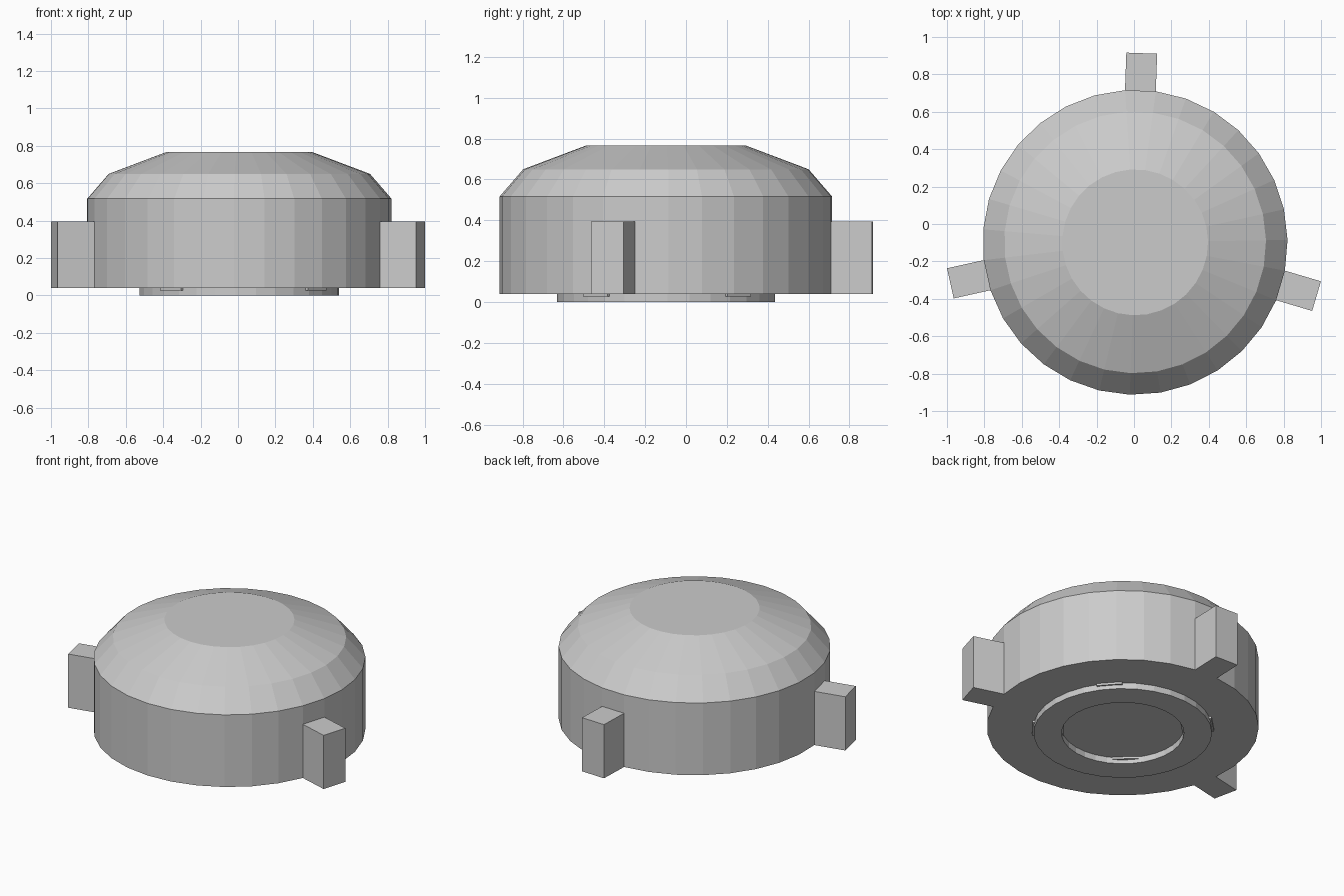
import bpy, bmesh
from math import cos, sin, radians, tau
from mathutils import Vector, Matrix

if "Cube" in bpy.data.objects:
    bpy.data.objects.remove(bpy.data.objects["Cube"])

CX, CY = 0.006, -0.098      # axis of the round body
N = 31                      # facets around
STEP = tau / N
FACE0 = radians(88)         # direction of the facet carrying the rear lug


def finish(name, bm):
    bmesh.ops.recalc_face_normals(bm, faces=bm.faces)
    me = bpy.data.meshes.new(name)
    bm.to_mesh(me)
    bm.free()
    ob = bpy.data.objects.new(name, me)
    ob.location = (CX, CY, 0)
    bpy.context.collection.objects.link(ob)
    return ob


def revolve(bm, profile, closed=False):
    """Spin (radius, z) points; returns one list of facets per profile band."""
    rings = []
    for r, z in profile:
        rings.append([bm.verts.new((r * cos(FACE0 + (i - .5) * STEP),
                                    r * sin(FACE0 + (i - .5) * STEP), z))
                      for i in range(N)])
    pairs = list(zip(rings, rings[1:]))
    if closed:
        pairs.append((rings[-1], rings[0]))
    else:
        bm.faces.new(rings[0])
        bm.faces.new(rings[-1])
    return [[bm.faces.new((a[i], a[(i + 1) % N], b[(i + 1) % N], b[i]))
             for i in range(N)] for a, b in pairs]


# Domed cap with three lugs pulled out of its side facets
bm = bmesh.new()
bands = revolve(bm, [(.815, .04), (.815, .395), (.815, .517), (.70, .65), (.39, .767)])
for k in (0, 9, -9):
    face = bands[0][k]
    a = FACE0 + k * STEP
    out = bmesh.ops.extrude_discrete_faces(bm, faces=[face])['faces']
    bmesh.ops.translate(bm, verts=out[0].verts, vec=Vector((cos(a), sin(a), 0)) * .201)
finish("domed_cap", bm)

# Raised foot ring underneath
bm = bmesh.new()
revolve(bm, [(.367, .04), (.367, 0), (.535, 0), (.535, .04)], closed=True)
finish("foot_ring", bm)

# Four small tabs crossing the foot ring
bm = bmesh.new()
for k in (-4, 4, 12, -11):
    m = (Matrix.Rotation(FACE0 + k * STEP, 4, 'Z') @ Matrix.Translation((.447, 0, .0335))
         @ Matrix.Diagonal((.19, .155, .015, 1)))
    bmesh.ops.create_cube(bm, size=1, matrix=m)
finish("ring_tabs", bm)
